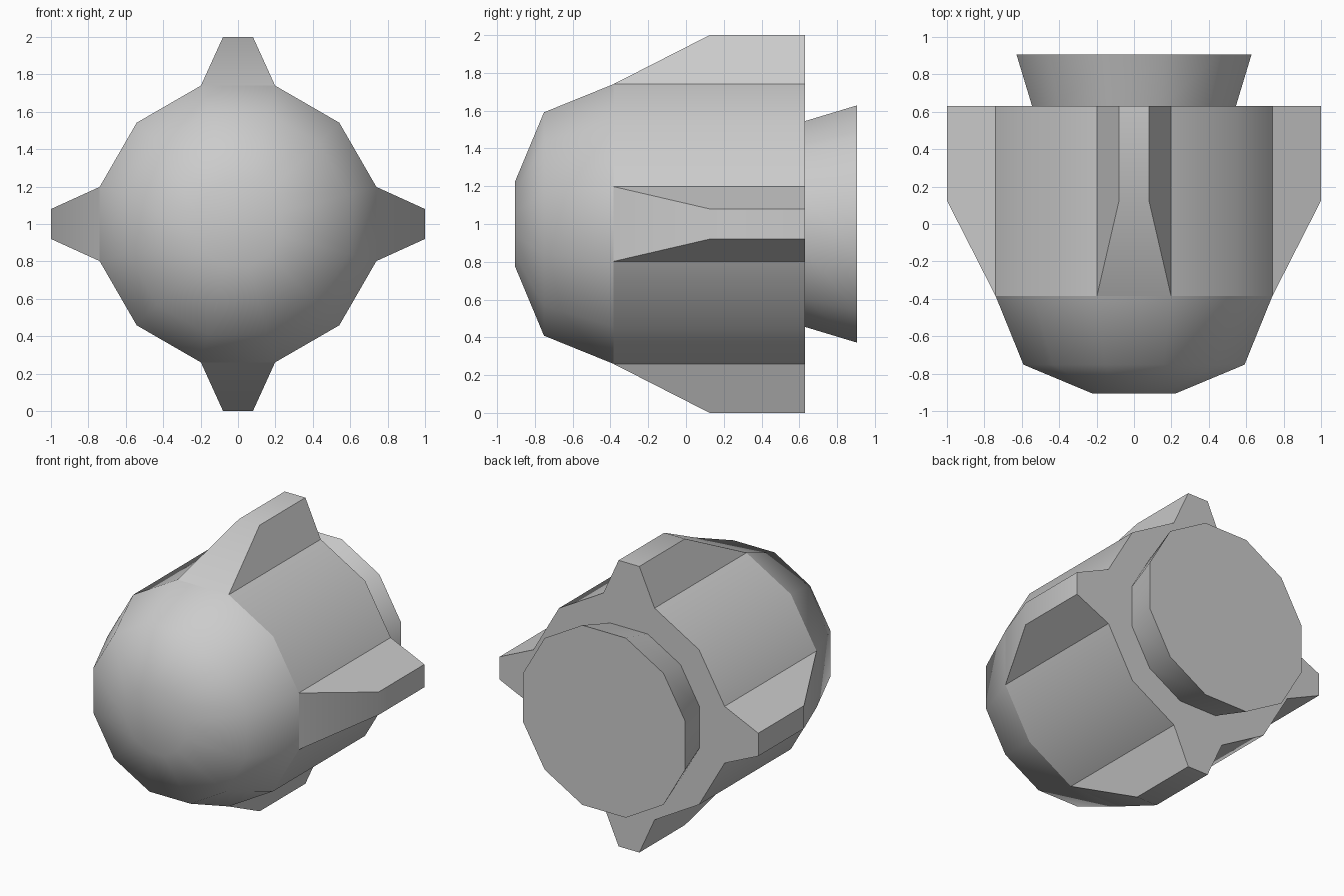
import bpy, bmesh
from math import sin, cos, pi, radians

if "Cube" in bpy.data.objects:
    bpy.data.objects.remove(bpy.data.objects["Cube"])

SIDES = 12
CENTRE_Z = 1.0


def loft(profile):
    """Closed 12-sided body of (y, radius) rings around a front-to-back axis."""
    bm = bmesh.new()
    rings = []
    for y, r in profile:
        angles = [2 * pi * (i + 0.5) / SIDES for i in range(SIDES)]
        rings.append([bm.verts.new((r * sin(a), y, CENTRE_Z + r * cos(a))) for a in angles])
    for a, b in zip(rings, rings[1:]):
        for i in range(SIDES):
            j = (i + 1) % SIDES
            bm.faces.new((a[i], a[j], b[j], b[i]))
    bm.faces.new(rings[0])
    bm.faces.new(rings[-1])
    bmesh.ops.recalc_face_normals(bm, faces=bm.faces)
    return bm


def finish(bm, name, smooth_before=-9.0, seam_y=None):
    """Smooth shading with creases at hard edges and along one ring."""
    bmesh.ops.recalc_face_normals(bm, faces=bm.faces)
    for f in bm.faces:
        f.smooth = True
    for e in bm.edges:
        ys = [v.co.y for v in e.verts]
        hard = e.calc_face_angle(0) > radians(33) and max(ys) > smooth_before
        on_seam = seam_y is not None and all(abs(y - seam_y) < 0.001 for y in ys)
        e.smooth = not (hard or on_seam)
    mesh = bpy.data.meshes.new(name)
    bm.to_mesh(mesh)
    bm.free()
    obj = bpy.data.objects.new(name, mesh)
    bpy.context.collection.objects.link(obj)
    return obj


# Rounded nose and straight barrel
SHOULDER, REAR = -0.385, 0.63
body = loft([(-0.905, 0.233), (-0.752, 0.612), (SHOULDER, 0.766), (REAR, 0.766)])

# Four tapered fins, extruded from the barrel facets that face up, down, left and right
for dx, dz in ((1, 0), (-1, 0), (0, 1), (0, -1)):
    body.normal_update()
    facet = next(f for f in body.faces
                 if f.normal.x * dx + f.normal.z * dz > 0.99
                 and f.calc_center_median().y > 0)
    new = bmesh.ops.extrude_face_region(body, geom=[facet])["geom"]
    if facet.is_valid:
        body.faces.remove(facet)
    for v in (g for g in new if isinstance(g, bmesh.types.BMVert)):
        side = 0.08 if (v.co.x * abs(dz) + (v.co.z - CENTRE_Z) * abs(dx)) > 0 else -0.08
        v.co.x = dx + side * abs(dz)
        v.co.z = CENTRE_Z + dz + side * abs(dx)
        if v.co.y < 0:
            v.co.y = 0.125
finish(body, "finned_body", smooth_before=-0.5, seam_y=SHOULDER)

# Flared rear nozzle
finish(loft([(REAR, 0.564), (0.905, 0.65)]), "rear_nozzle")
